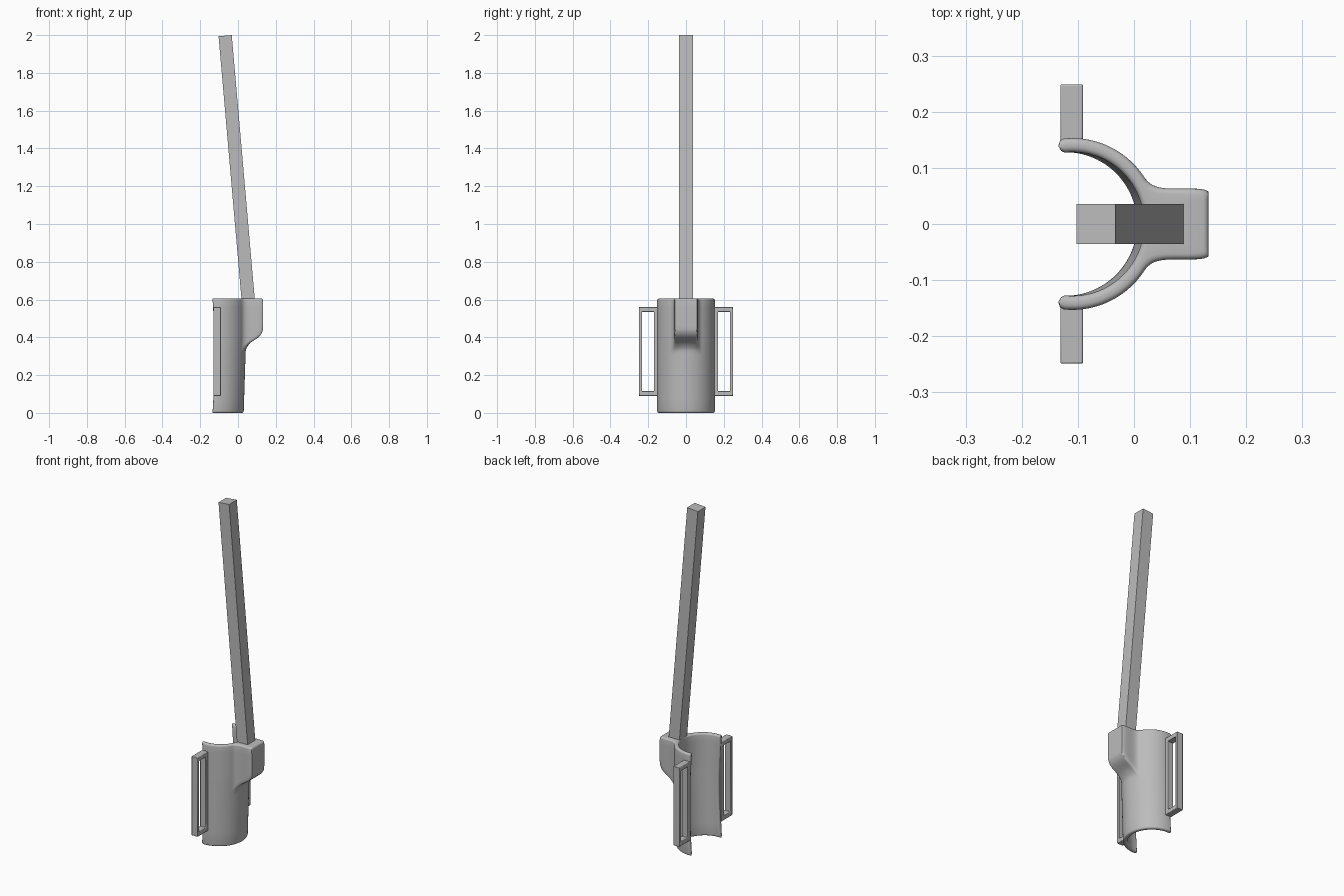
import bpy, bmesh
from math import sin, cos, acos, pi, sqrt, atan
from mathutils import Matrix, Vector

cube = bpy.data.objects.get("Cube")
if cube:
    bpy.data.objects.remove(cube, do_unlink=True)

grey = bpy.data.materials.new("plain_grey")
grey.use_nodes = True
grey.diffuse_color = (0.5, 0.5, 0.5, 1)
grey.node_tree.nodes["Principled BSDF"].inputs["Base Color"].default_value = (0.5, 0.5, 0.5, 1)


def add_object(name, bm, smooth=None):
    bmesh.ops.remove_doubles(bm, verts=bm.verts, dist=1e-5)
    bmesh.ops.recalc_face_normals(bm, faces=bm.faces)
    mesh = bpy.data.meshes.new(name)
    bm.to_mesh(mesh)
    bm.free()
    mesh.materials.append(grey)
    obj = bpy.data.objects.new(name, mesh)
    bpy.context.collection.objects.link(obj)
    if smooth:
        bpy.ops.object.select_all(action='DESELECT')
        obj.select_set(True)
        bpy.context.view_layer.objects.active = obj
        bpy.ops.object.shade_smooth_by_angle(angle=smooth)
    return obj


# Cuff dimensions
HEIGHT, MID, HALF, RIM = 0.605, 0.1405, 0.0125, 0.01
BOX_HALF = 0.063
STATIONS = 160
# Underside of the socket: height, reach in x
SOCKET = [(0.30, -0.02), (0.335, 0.015), (0.35, 0.036), (0.37, 0.062), (0.385, 0.086),
          (0.40, 0.108), (0.415, 0.122), (0.435, 0.131), (0.46, 0.133)]


def socket_reach(z):
    if z <= SOCKET[0][0]:
        return SOCKET[0][1]
    for (z0, x0), (z1, x1) in zip(SOCKET, SOCKET[1:]):
        if z <= z1:
            return x0 + (x1 - x0) * (z - z0) / (z1 - z0)
    return SOCKET[-1][1]


def smooth_min(a, b, k):
    h = max(k - abs(a - b), 0) / k
    return min(a, b) - h * h * k / 4


def cuff_centre(z):
    return -0.11 - 0.013 * (1 - min(z / 0.4, 1))


def outer_radius(angle, z, inset):
    """Round cuff wall blended into the boxy socket."""
    wall = MID + HALF - inset
    if cos(angle) < 0.1:
        return wall
    side = (BOX_HALF - inset) / max(abs(sin(angle)), 1e-4)
    front = (socket_reach(z) - inset - cuff_centre(z)) / cos(angle)
    return -smooth_min(-wall, -smooth_min(side, front, 0.03), 0.04)


def cuff_ring(z, inset):
    cx = cuff_centre(z)
    edge = -0.135 + 0.012 * sin(pi * z / HEIGHT)
    end = acos(max(-1, min(1, (edge - cx) / MID)))
    outer, inner = [], []
    for i in range(STATIONS + 1):
        a = end * (2 * i / STATIONS - 1)
        # Rounded free ends of the wall
        s = min((end - abs(a)) * MID / HALF, 1)
        e = sqrt(max(0, 1 - (1 - s) ** 2))
        ro = MID + (outer_radius(a, z, inset) - MID) * e
        ri = MID - (HALF - inset) * e
        outer.append(Vector((cx + ro * cos(a), ro * sin(a), z)))
        inner.append(Vector((cx + ri * cos(a), ri * sin(a), z)))
    return outer + inner[::-1]


# Cuff with socket, lofted from bottom rim to top rim
rim = [(RIM * (1 - sin(t)), RIM * (1 - cos(t))) for t in (i * pi / 8 for i in range(5))]
levels = [(dz, inset) for dz, inset in reversed(rim)]
levels += [(z, 0) for z in (0.08, 0.15, 0.22, 0.27)]
levels += [(0.30 + 0.0075 * i, 0) for i in range(23)]
levels += [(0.52, 0), (0.56, 0)]
levels += [(HEIGHT - dz, inset) for dz, inset in rim]
# Rim levels run from the cap outwards at the bottom, and back in at the top
bottom = sorted(levels[:5])
top = sorted(levels[-5:])
levels = bottom + levels[5:-5] + top

bm = bmesh.new()
rings = [[bm.verts.new(p) for p in cuff_ring(z, inset)] for z, inset in levels]
count = len(rings[0])
for low, high in zip(rings, rings[1:]):
    for i in range(count):
        j = (i + 1) % count
        bm.faces.new((low[i], low[j], high[j], high[i]))
for ring in (rings[0], rings[-1]):
    for i in range(STATIONS):
        bm.faces.new((ring[i], ring[i + 1], ring[count - 2 - i], ring[count - 1 - i]))
add_object("cuff_with_socket", bm, smooth=0.7)

# Leaning square pole seated in the socket
lean = 0.0872
length = 1.56
bm = bmesh.new()
axis_top = Vector((-0.068, 0, 1.997))
place = (Matrix.Translation(axis_top) @ Matrix.Rotation(-atan(lean), 4, 'Y')
         @ Matrix.Translation((0, 0, -length / 2)) @ Matrix.Diagonal((0.07, 0.072, length, 1)))
bmesh.ops.create_cube(bm, size=1, matrix=place)
add_object("pole", bm)


# Strap loops: flat rectangular frames on both cuff ends
def strap_loop(name, side):
    bm = bmesh.new()

    def rect(x, y0, y1, z0, z1):
        return [bm.verts.new((x, side * y, z)) for y, z in ((y0, z0), (y1, z0), (y1, z1), (y0, z1))]

    loops = []
    for x in (-0.131, -0.091):
        loops.append((rect(x, 0.142, 0.249, 0.09, 0.56), rect(x, 0.17, 0.232, 0.115, 0.535)))
    (out_a, in_a), (out_b, in_b) = loops
    for a, b in ((out_a, in_a), (in_a, in_b), (in_b, out_b), (out_b, out_a)):
        for i in range(4):
            j = (i + 1) % 4
            bm.faces.new((a[i], a[j], b[j], b[i]))
    obj = add_object(name, bm, smooth=0.6)
    bevel = obj.modifiers.new("soft_edges", 'BEVEL')
    bevel.width = 0.003
    bevel.segments = 2


strap_loop("left_strap_loop", 1)
strap_loop("right_strap_loop", -1)
